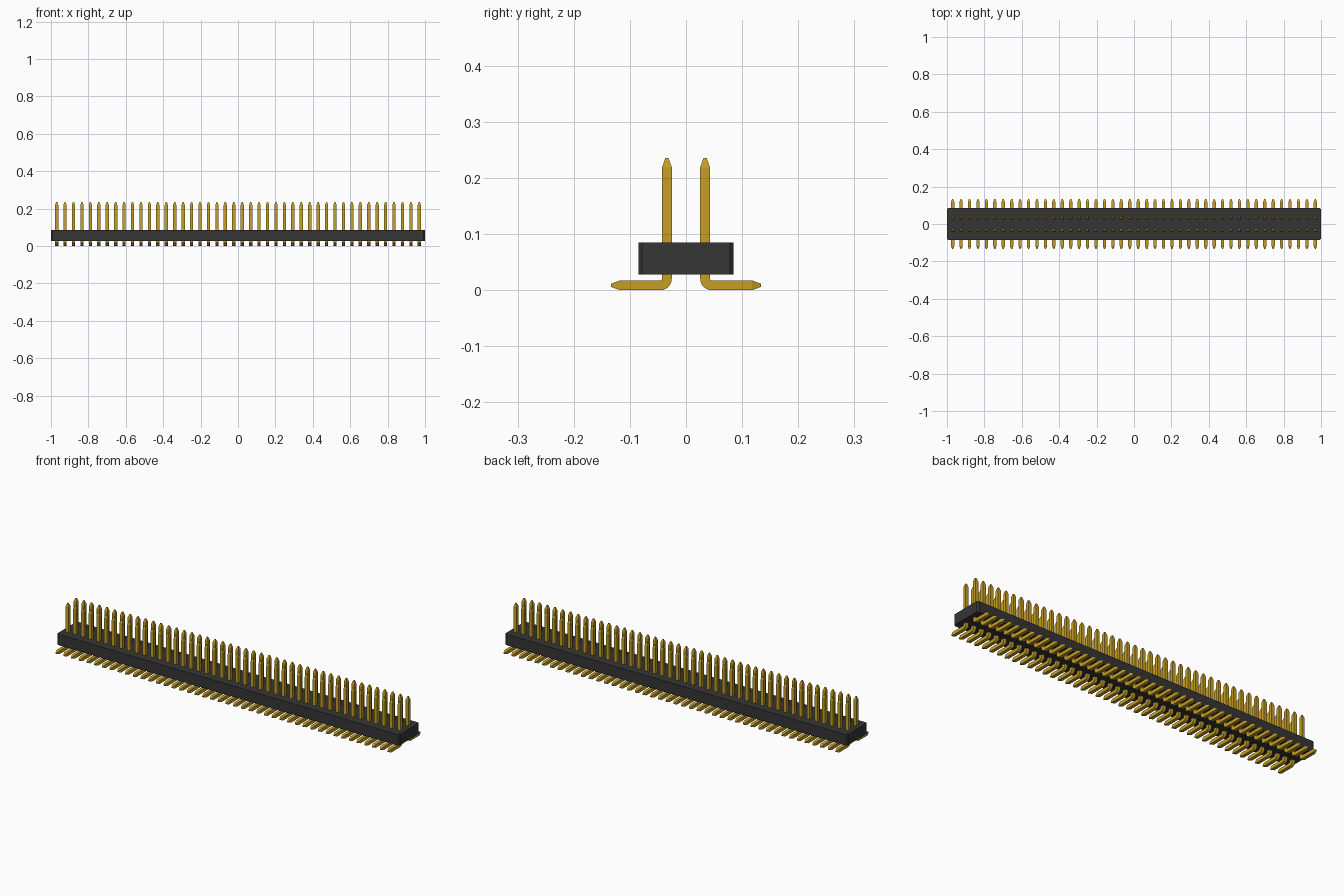
import bpy, bmesh, math
from mathutils import Vector

if "Cube" in bpy.data.objects:
    bpy.data.objects.remove(bpy.data.objects["Cube"])


def material(name, rgb, rough):
    m = bpy.data.materials.new(name)
    m.use_nodes = True
    m.diffuse_color = (*rgb, 1)
    b = m.node_tree.nodes["Principled BSDF"]
    b.inputs["Base Color"].default_value = (*rgb, 1)
    b.inputs["Roughness"].default_value = rough
    return m


black = material("black plastic", (0.036, 0.036, 0.036), 0.6)
gold = material("gold metal", (0.56, 0.345, 0.018), 0.4)


def add_object(name, bm, mat):
    bmesh.ops.recalc_face_normals(bm, faces=bm.faces)
    me = bpy.data.meshes.new(name)
    bm.to_mesh(me)
    bm.free()
    me.materials.append(mat)
    ob = bpy.data.objects.new(name, me)
    bpy.context.collection.objects.link(ob)
    return ob


# Housing: long block with small chamfers on its four upright edges
bm = bmesh.new()
bmesh.ops.create_cube(bm, size=1)
for v in bm.verts:
    v.co = Vector((v.co.x * 2, v.co.y * 0.17, 0.0565 + v.co.z * 0.057))
upright = [e for e in bm.edges if abs(e.verts[0].co.z - e.verts[1].co.z) > 0.01]
bmesh.ops.bevel(bm, geom=upright, offset=0.007, segments=1, affect='EDGES')
add_object("housing", bm, black)

# Pin: square wire swept down, round the bend and outwards, with tapered tips
COUNT, PITCH = 44, 0.0451
ROW, HALF, TIP = 0.034, 0.0087, 0.0028
BEND = HALF + 0.003                      # centre-line bend radius
cy, cz = ROW + BEND, HALF + BEND         # bend centre
path = [(ROW, 0.236, 0, TIP), (ROW, 0.219, 0, HALF)]    # y, z, turn, half width
for i in range(7):
    a = math.pi / 2 * i / 6
    path.append((cy - BEND * math.cos(a), cz - BEND * math.sin(a), a, HALF))
path += [(0.118, HALF, math.pi / 2, HALF), (0.1335, HALF, math.pi / 2, TIP)]

bm = bmesh.new()
rings = []
for y, z, a, h in path:
    side = Vector((0, math.cos(a), math.sin(a)))
    rings.append([bm.verts.new(Vector((sx * h, y, z)) + side * sy * h)
                  for sx, sy in ((-1, -1), (1, -1), (1, 1), (-1, 1))])
for r0, r1 in zip(rings, rings[1:]):
    for k in range(4):
        bm.faces.new((r0[k], r0[(k + 1) % 4], r1[(k + 1) % 4], r1[k]))
bm.faces.new(rings[0])
bm.faces.new(rings[-1])
pins = add_object("pins", bm, gold)
pins.location.x = -PITCH * (COUNT - 1) / 2

# Repeat along the housing, then mirror for the second row
arr = pins.modifiers.new("row", 'ARRAY')
arr.count = COUNT
arr.use_relative_offset = False
arr.use_constant_offset = True
arr.constant_offset_displace = (PITCH, 0, 0)
mir = pins.modifiers.new("second row", 'MIRROR')
mir.use_axis = (False, True, False)
mir.use_mirror_merge = False

# Smooth the bends, keep the wire edges sharp
bpy.ops.object.select_all(action='DESELECT')
pins.select_set(True)
bpy.context.view_layer.objects.active = pins
bpy.ops.object.shade_smooth_by_angle(angle=math.radians(18))
